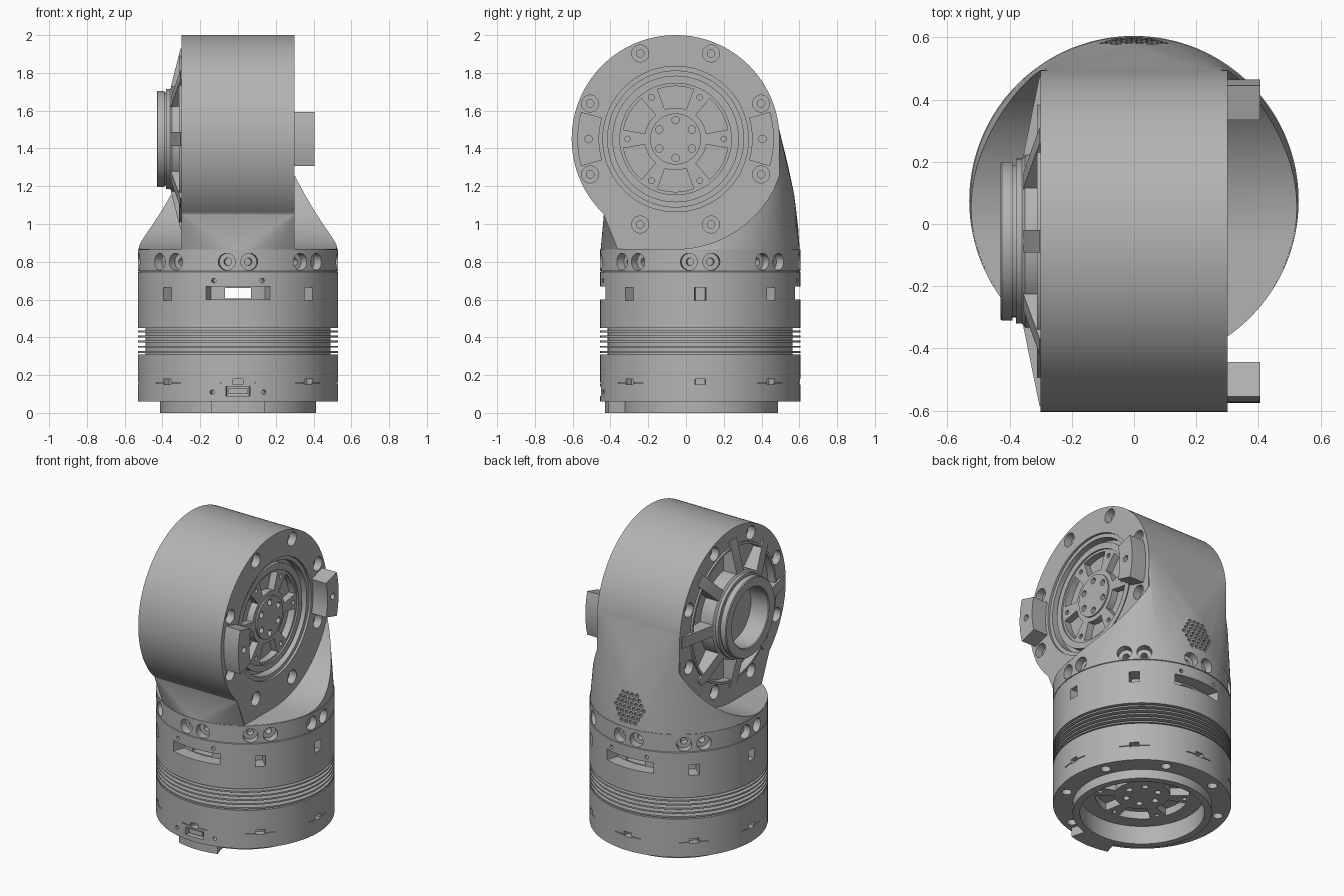
import bpy, bmesh
from math import sin, cos, radians, pi
from mathutils import Matrix, Vector

cube = bpy.data.objects.get("Cube")
if cube:
    bpy.data.objects.remove(cube, do_unlink=True)

grey = bpy.data.materials.new("machined grey")
grey.use_nodes = True
grey.diffuse_color = (0.45, 0.45, 0.45, 1)
grey.node_tree.nodes["Principled BSDF"].inputs["Base Color"].default_value = grey.diffuse_color

R = 0.53                                    # housing radius
HEAD_R, HALF = 0.55, 0.3                    # head radius and half width
BASE = Matrix.Translation((0, 0.075, 0))
HEAD_RIGHT = Matrix.Translation((0, -0.055, 1.45)) @ Matrix.Rotation(pi / 2, 4, 'Y')
HEAD_LEFT = Matrix.Scale(-1, 4, (1, 0, 0)) @ HEAD_RIGHT


def turn(deg):
    return Matrix.Rotation(radians(deg), 4, 'Z')


def lift(x, y, z):
    return Matrix.Translation((x, y, z))


def radial(deg, z):
    """Frame on the housing wall whose z axis points outward."""
    return BASE @ turn(deg) @ lift(R, 0, z) @ Matrix.Rotation(pi / 2, 4, 'Y')


def arc(r, start, end, n):
    angles = [radians(start + (end - start) * i / n) for i in range(n + 1)]
    return [(r * cos(a), r * sin(a)) for a in angles]


def lathe(bm, profile, m, closed=False, seg=128):
    rings = [[bm.verts.new(m @ Vector((r * cos(2 * pi * i / seg), r * sin(2 * pi * i / seg), z)))
              for r, z in profile] for i in range(seg)]
    n = len(profile)
    for i in range(seg):
        a, b = rings[i], rings[(i + 1) % seg]
        for j in range(n if closed else n - 1):
            k = (j + 1) % n
            bm.faces.new((a[j], b[j], b[k], a[k]))
    bmesh.ops.remove_doubles(bm, verts=[v for ring in rings for v in ring], dist=1e-5)


def drill(bm, m, r, z0, z1, seg=20):
    lathe(bm, [(0, z0), (r, z0), (r, z1), (0, z1)], m, seg=seg)


def counterbore(bm, m, r=0.045):
    lathe(bm, [(0, -0.1), (0.02, -0.1), (0.02, -0.05), (r, -0.05), (r, 0.04), (0, 0.04)], m, seg=24)


def prism(bm, pts, z0, z1, m):
    low = [bm.verts.new(m @ Vector((x, y, z0))) for x, y in pts]
    top = [bm.verts.new(m @ Vector((x, y, z1))) for x, y in pts]
    bm.faces.new(low)
    bm.faces.new(top)
    for i in range(len(pts)):
        j = (i + 1) % len(pts)
        bm.faces.new((low[i], low[j], top[j], top[i]))


def sector(bm, r0, r1, mid, half, z0, z1, m, n=10):
    outer, inner = arc(r1, mid - half, mid + half, n), arc(r0, mid + half, mid - half, n)
    prism(bm, outer + inner, z0, z1, m)


def make(name, bm):
    bmesh.ops.recalc_face_normals(bm, faces=bm.faces)
    mesh = bpy.data.meshes.new(name)
    bm.to_mesh(mesh)
    bm.free()
    obj = bpy.data.objects.new(name, mesh)
    bpy.context.collection.objects.link(obj)
    mesh.materials.append(grey)
    return obj


def combine(obj, bm, operation='DIFFERENCE'):
    tool = make("cutter", bm)
    tool.hide_render = True
    mod = obj.modifiers.new("cut", 'BOOLEAN')
    mod.operation, mod.object, mod.solver = operation, tool, 'EXACT'
    bpy.context.view_layer.objects.active = obj
    bpy.ops.object.modifier_apply(modifier=mod.name)
    bpy.data.objects.remove(tool, do_unlink=True)


def hub_pattern(bm, m):
    """Six windows, rim holes and hub screws of a flange."""
    for a in range(0, 360, 60):
        sector(bm, 0.165, 0.28, a, 20, -0.05, 0.02, m, 6)
        drill(bm, m @ turn(a) @ lift(0.1, 0, 0), 0.02, -0.03, 0.03, 12)
        drill(bm, m @ turn(a + 30) @ lift(0.255, 0, 0), 0.015, -0.04, 0.02, 12)


# Lower housing with mounting flange and recessed underside
bm = bmesh.new()
lathe(bm, [(0, 0.12), (0.37, 0.12), (0.37, 0), (0.413, 0), (0.413, 0.06),
           (R, 0.06), (R, 0.31), (0, 0.31)], BASE)
lower = make("lower_housing", bm)
bm = bmesh.new()
under = BASE @ Matrix.Rotation(pi, 4, 'X')
hub_pattern(bm, under @ lift(0, 0, -0.12))
for a in range(0, 360, 45):
    drill(bm, under @ turn(a + 22.5) @ lift(0.47, 0, -0.06), 0.03, -0.04, 0.03)
    sector(bm, 0.49, 0.6, a, 3, 0.15, 0.18, BASE, 4)
sector(bm, 0.48, 0.6, -90, 7, 0.09, 0.14, BASE)
for a in (-105, -75):
    drill(bm, radial(a, 0.11), 0.012, -0.04, 0.03, 12)
combine(lower, bm)
bm = bmesh.new()
for a in range(0, 360, 45):
    sector(bm, 0.523, 0.6, a, 10, 0.155, 0.16, BASE)
combine(lower, bm)

# Front connector and foot key
bm = bmesh.new()
sector(bm, 0.46, 0.515, -90, 5.5, 0.1, 0.13, BASE)
make("front_connector", bm)
bm = bmesh.new()
sector(bm, 0.4, 0.505, -90, 16, 0, 0.06, BASE)
make("foot_key", bm)

# Cooling fins around a narrower core
profile = [(0, 0.31), (0.49, 0.31)]
for i in range(5):
    z = 0.318 + i * 0.027
    profile += [(0.49, z), (R, z), (R, z + 0.01), (0.49, z + 0.01)]
bm = bmesh.new()
lathe(bm, profile + [(0.49, 0.45), (0, 0.45)], BASE)
make("cooling_fins", bm)

# Upper housing with windows and a slot running straight through
bm = bmesh.new()
lathe(bm, [(0, 0.45), (R, 0.45), (R, 0.745), (0.525, 0.75), (0, 0.75)], BASE)
upper = make("upper_housing", bm)
bm = bmesh.new()
for a in range(0, 360, 45):
    if a in (90, 270):
        sector(bm, 0.45, 0.6, a, 18.5, 0.6, 0.67, BASE)
        for side in (-14, 14):
            drill(bm, radial(a + side, 0.7), 0.012, -0.04, 0.03, 12)
    else:
        sector(bm, 0.44, 0.6, a, 3.3, 0.595, 0.665, BASE, 4)
combine(upper, bm)
bm = bmesh.new()
prism(bm, [(-0.07, -1), (0.07, -1), (0.07, 1), (-0.07, 1)], 0.605, 0.66, BASE)
combine(upper, bm)

# Collar with paired counterbored screws
bm = bmesh.new()
lathe(bm, [(0, 0.75), (R, 0.75), (R, 0.865), (0, 0.865)], BASE)
collar = make("screw_collar", bm)
bm = bmesh.new()
for a in range(0, 360, 45):
    for side in (-6.5, 6.5):
        counterbore(bm, radial(a + side, 0.8))
combine(collar, bm)

# Neck blending from the round housing to the upright head
bm = bmesh.new()
for i in range(128):
    a = 2 * pi * i / 128
    for r, y, z in ((0.527, 0.075, 0.863), (0.505, 0.09, 0.97)):
        bm.verts.new((r * cos(a), y + r * sin(a), z))
for m in (HEAD_LEFT, HEAD_RIGHT):
    for x, y in arc(0.545, 0, 180, 48):
        bm.verts.new(m @ Vector((x, y, 0.297)))
    bm.verts.new(m @ Vector((0.4, -0.38, 0.297)))
for y, z in ((0.586, 1.05), (0.572, 1.16), (0.54, 1.31)):     # bulging back
    for i in range(-8, 9):
        bm.verts.new((0.297 * i / 8, 0.49 + (y - 0.49) * cos(pi * i / 16), z))
hull = bmesh.ops.convex_hull(bm, input=bm.verts)
bmesh.ops.delete(bm, geom=list({g for g in hull["geom_interior"] + hull["geom_unused"]
                                if isinstance(g, bmesh.types.BMVert)}), context='VERTS')
body = make("neck_and_head", bm)
bm = bmesh.new()
for m in (HEAD_LEFT, HEAD_RIGHT):
    prism(bm, arc(0.583, 0, 180, 64) + [(-0.583, -0.8), (0.583, -0.8)], 0.297, 0.8, m)
combine(body, bm)

# Head slab: round above, with flat cheeks running down to the collar
bm = bmesh.new()
cheeks = arc(HEAD_R, 90, 316, 110) + [(0.582, -0.303)] + arc(0.582, 0, 70, 30)
prism(bm, cheeks, -HALF, HALF, HEAD_RIGHT)
combine(body, bm, 'UNION')

# Head face screws, right flange recess, left pocket and rear vent
right_face, left_face = HEAD_RIGHT @ lift(0, 0, HALF), HEAD_LEFT @ lift(0, 0, HALF)
bm = bmesh.new()
for face in (right_face, left_face):
    for a in range(0, 360, 45):
        counterbore(bm, face @ turn(a + 22.5) @ lift(0.49, 0, 0))
lathe(bm, [(0, -0.03), (0.135, -0.03), (0.135, -0.04), (0.295, -0.04), (0.295, -0.03),
           (0.335, -0.03), (0.335, -0.07), (0.36, -0.07), (0.36, -0.015), (0.385, -0.015),
           (0.385, 0.05), (0, 0.05)], right_face)
lathe(bm, [(0.28, -0.04), (0.425, -0.04), (0.425, 0.05), (0.28, 0.05)], left_face, True)
for q in range(-3, 4):
    for s in range(-3, 4):
        if abs(q + s) <= 3:
            spot = lift((q + s / 2) * 0.033, 0.7, 0.99 + s * 0.029)
            drill(bm, spot @ Matrix.Rotation(pi / 2, 4, 'X'), 0.012, 0, 0.17, 10)
combine(body, bm)
bm = bmesh.new()
hub_pattern(bm, right_face @ lift(0, 0, -0.035))
combine(body, bm)

# Two curved tabs on the right face
bm = bmesh.new()
for a in (90, 270):
    sector(bm, 0.405, 0.52, a, 16, -0.01, 0.105, right_face)
tabs = make("side_tabs", bm)
bm = bmesh.new()
for a in (90, 270):
    drill(bm, right_face @ turn(a) @ lift(0.46, 0, 0), 0.02, 0.06, 0.15)
combine(tabs, bm)

# Left cover: rim, sloped ribs and hollow output ring
bm = bmesh.new()
lathe(bm, [(0.425, -0.01), (0.44, -0.01), (0.44, 0.012), (0.425, 0.012)], left_face, True)
make("cover_rim", bm)
bm = bmesh.new()
for a in range(0, 360, 45):
    m = left_face @ turn(a) @ Matrix.Rotation(pi / 2, 4, 'X')
    tip = 0.53 if a in (90, 270) else 0.48
    prism(bm, [(0.24, -0.05), (0.42, -0.05), (tip, -0.01), (tip, 0.004), (0.28, 0.055),
               (0.24, 0.055)], -0.036, 0.036, m)
make("cover_ribs", bm)
bm = bmesh.new()
lathe(bm, [(0.19, -0.01), (0.28, -0.01), (0.28, 0.05), (0.265, 0.06), (0.265, 0.08),
           (0.245, 0.08), (0.245, 0.09), (0.255, 0.09), (0.255, 0.125), (0.25, 0.13),
           (0.195, 0.13), (0.19, 0.125)], left_face, True)
make("output_ring", bm)

# Smooth curved walls, keep machined edges crisp
for obj in bpy.context.collection.objects:
    obj.select_set(obj.type == 'MESH' and grey.name in obj.data.materials)
bpy.context.view_layer.objects.active = body
bpy.ops.object.shade_smooth_by_angle(angle=radians(30))
